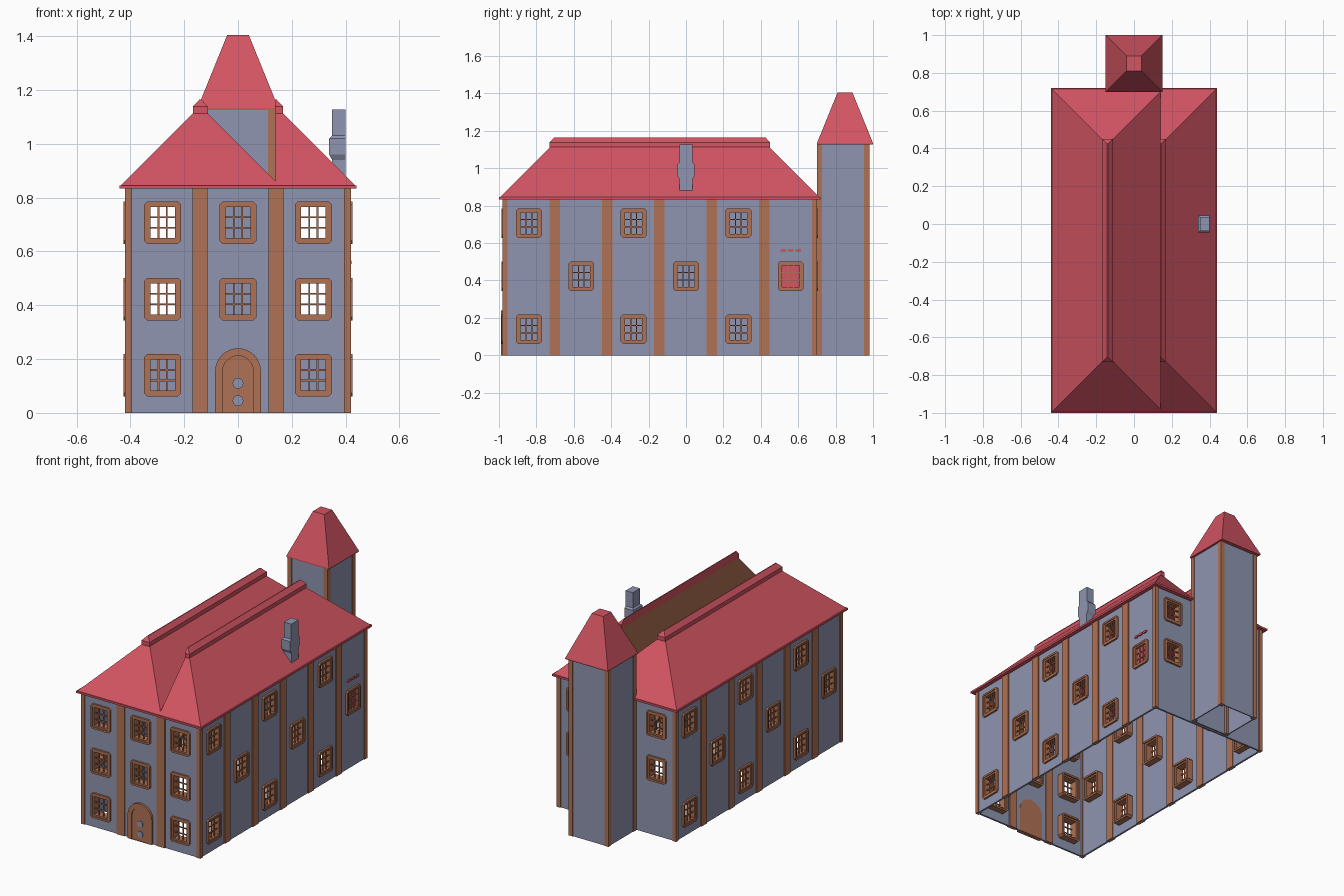
import bpy, bmesh, math
from mathutils import Matrix, Vector

if "Cube" in bpy.data.objects:
    bpy.data.objects.remove(bpy.data.objects["Cube"])


def material(name, rgb):
    m = bpy.data.materials.new(name)
    m.use_nodes = True
    m.diffuse_color = (*rgb, 1)
    m.node_tree.nodes["Principled BSDF"].inputs["Base Color"].default_value = (*rgb, 1)
    return m


PLASTER = material("blue grey plaster", (0.275, 0.301, 0.434))
WOOD = material("orange brown timber", (0.434, 0.168, 0.089))
RED = material("red tile", (0.644, 0.089, 0.122))


def finish(bm, name, mat, fix=True):
    if fix:
        bmesh.ops.recalc_face_normals(bm, faces=bm.faces)
    mesh = bpy.data.meshes.new(name)
    bm.to_mesh(mesh)
    bm.free()
    mesh.materials.append(mat)
    ob = bpy.data.objects.new(name, mesh)
    bpy.context.collection.objects.link(ob)
    return ob


def side(turn, dist):
    """Local frame of a wall: x along it, -y outward, z up."""
    return Matrix.Rotation(math.radians(turn), 4, 'Z') @ Matrix.Translation((0, -dist, 0))


def bridge(bm, loops, cap=True):
    """Skin a series of equal point loops, capping both ends."""
    rows = [[bm.verts.new(p) for p in loop] for loop in loops]
    n = len(rows[0])
    for a, b in zip(rows, rows[1:]):
        for i in range(n):
            j = (i + 1) % n
            bm.faces.new((a[i], a[j], b[j], b[i]))
    if cap:
        bm.faces.new(rows[0])
        bm.faces.new(rows[-1])


def rect(x0, x1, y0, y1, z):
    return [(x0, y0, z), (x1, y0, z), (x1, y1, z), (x0, y1, z)]


def prism(bm, M, outline, w0, w1):
    bridge(bm, [[M @ Vector((u, -w, v)) for u, v in outline] for w in (w0, w1)])


def box(bm, M, u0, u1, v0, v1, w0, w1):
    prism(bm, M, [(u0, v0), (u1, v0), (u1, v1), (u0, v1)], w0, w1)


def ring(bm, M, outer, inner, w0, w1):
    loops = [(outer, w0), (outer, w1), (inner, w1), (inner, w0), (outer, w0)]
    bridge(bm, [[M @ Vector((u, -w, v)) for u, v in o] for o, w in loops], cap=False)
    bmesh.ops.remove_doubles(bm, verts=bm.verts, dist=1e-6)


def chamfered(cu, cv, w, h, c):
    a, b = w / 2, h / 2
    pts = [(-a + c, -b), (a - c, -b), (a, -b + c), (a, b - c),
           (a - c, b), (-a + c, b), (-a, b - c), (-a, -b + c)]
    return [(cu + u, cv + v) for u, v in pts]


def arch(r, spring):
    steps = 16
    arc = [(r * math.cos(math.pi * i / steps), spring + r * math.sin(math.pi * i / steps))
           for i in range(steps + 1)]
    return [(r, 0)] + arc + [(-r, 0)]


LOW, MID, TOP = 0.14, 0.423, 0.707
EAVE = 0.84


def wall(name, M, u0, u1, windows):
    """Thin wall with window openings."""
    a, b = 0.05, 0.0625
    us = sorted({u0, u1} | {round(u + s * a, 4) for u, v in windows for s in (-1, 1)})
    vs = sorted({0, EAVE} | {round(v + s * b, 4) for u, v in windows for s in (-1, 1)})
    bm = bmesh.new()
    for p, q in zip(us, us[1:]):
        for r, t in zip(vs, vs[1:]):
            cu, cv = (p + q) / 2, (r + t) / 2
            if any(abs(cu - u) < a and abs(cv - v) < b for u, v in windows):
                continue
            bm.faces.new([bm.verts.new(M @ Vector((u, 0.006, v)))
                          for u, v in ((p, r), (q, r), (q, t), (p, t))])
    bmesh.ops.remove_doubles(bm, verts=bm.verts, dist=1e-5)
    ob = finish(bm, name, PLASTER, fix=False)
    mod = ob.modifiers.new("thickness", 'SOLIDIFY')
    mod.thickness = 0.012
    mod.offset = -1


def window_set(name, M, windows):
    """Stepped frames with three by three glazing bars."""
    bm = bmesh.new()
    for u, v in windows:
        mid = chamfered(u, v, 0.113, 0.135, 0.002)
        ring(bm, M, chamfered(u, v, 0.138, 0.158, 0.012), mid, -0.06, 0.006)
        ring(bm, M, mid, chamfered(u, v, 0.092, 0.115, 0.001), -0.05, 0.001)
        for s in (-1, 1):
            cu, cv = u + s * 0.0155, v + s * 0.0195
            box(bm, M, cu - 0.003, cu + 0.003, v - 0.058, v + 0.058, -0.012, -0.006)
            box(bm, M, u - 0.047, u + 0.047, cv - 0.003, cv + 0.003, -0.013, -0.007)
    finish(bm, name, WOOD)


def pilasters(name, M, spans):
    bm = bmesh.new()
    for p, q in spans:
        box(bm, M, p, q, 0, EAVE, -0.024, 0)
    finish(bm, name, WOOD)


# Main walls, windows and pilasters
FRONT, RIGHT, BACK, LEFT = side(0, 0.98), side(90, 0.42), side(180, 0.70), side(270, 0.42)
staggered = [(u, v) for u in (-0.84, -0.28, 0.28) for v in (LOW, TOP)]
staggered += [(u, MID) for u in (-0.56, 0, 0.56)]
front_windows = [(u, v) for u in (-0.28, 0.28) for v in (LOW, MID, TOP)] + [(0, MID), (0, TOP)]
back_windows = [(u, v) for u in (-0.28, 0.28) for v in (MID, TOP)]
left_windows = [(u + 0.28, v) for u, v in staggered]
long_posts = [(0.14 + 0.28 * i - 0.028 - 0.002, 0.14 + 0.28 * i + 0.026) for i in range(-3, 2)]
ends = [(-0.42, -0.394), (0.394, 0.42)]
right_posts = long_posts + [(-0.98, -0.954), (0.674, 0.70)]
left_posts = [(-q, -p) for p, q in right_posts]
for name, M, u0, u1, wins, posts in (
        ("front", FRONT, -0.414, 0.414, front_windows, ends + [(-0.17, -0.114), (0.114, 0.17)]),
        ("right", RIGHT, -0.974, 0.694, staggered, right_posts),
        ("back", BACK, -0.414, 0.414, back_windows, ends),
        ("left", LEFT, -0.694, 0.974, left_windows, left_posts)):
    wall(name + "_wall", M, u0, u1, wins)
    window_set(name + "_windows", M, wins)
    pilasters(name + "_pilasters", M, posts)

# Red shuttered window with small ornaments above it
bm = bmesh.new()
box(bm, RIGHT, 0.514, 0.606, MID - 0.058, MID + 0.058, -0.018, -0.0125)
for u in (0.52, 0.56, 0.60):
    prism(bm, RIGHT, chamfered(u, 0.56, 0.032, 0.014, 0.004), -0.008, 0.002)
finish(bm, "red_window_and_ornaments", RED)

# Arched door with round fittings
bm = bmesh.new()
ring(bm, FRONT, arch(0.085, 0.155), arch(0.057, 0.155), -0.02, 0.008)
prism(bm, FRONT, arch(0.057, 0.155), -0.02, 0.002)
finish(bm, "door", WOOD)
bm = bmesh.new()
for v in (0.045, 0.11):
    prism(bm, FRONT, [(0.02 * math.cos(math.tau * i / 16), v + 0.02 * math.sin(math.tau * i / 16))
                      for i in range(16)], 0, 0.008)
finish(bm, "door_fittings", PLASTER)

# Eaves and the twin roofs
bm = bmesh.new()
bridge(bm, [rect(-0.44, 0.44, -1, 0.72, z) for z in (0.834, 0.846)])
finish(bm, "eaves", RED)
RIDGE = 1.14
bm = bmesh.new()
bridge(bm, [rect(-0.44, 0.16, -1, 0.72, EAVE), rect(-0.141, -0.139, -0.70, 0.42, RIDGE)])
cut = bmesh.ops.bisect_plane(bm, geom=bm.verts[:] + bm.edges[:] + bm.faces[:],
                             plane_co=(0.141, 0, 0), plane_no=(1, 0, 0), clear_outer=True)
finish(bm, "left_roof", RED)
bm = bmesh.new()
bridge(bm, [rect(0.14, 0.44, -1, 0.72, EAVE), rect(0.14, 0.141, -0.70, 0.42, RIDGE)])
right_roof = finish(bm, "right_roof", RED)
right_roof.data.materials.append(WOOD)
for f in right_roof.data.polygons:
    if f.normal.x < -0.9:
        f.material_index = 1

# Ridge caps, the right one only half as wide
for name, x0, x1, t0, t1 in (("left_ridge_cap", -0.168, -0.112, -0.143, -0.137),
                             ("right_ridge_cap", 0.138, 0.168, 0.138, 0.143)):
    bm = bmesh.new()
    bridge(bm, [rect(x0, x1, -0.73, 0.45, 1.112), rect(x0, x1, -0.73, 0.45, 1.138),
                rect(t0, t1, -0.705, 0.425, 1.165)])
    finish(bm, name, RED)

# Chimney with a thicker middle
bm = bmesh.new()
sections = [(0.035, 0.86), (0.035, 0.94), (0.046, 0.96), (0.046, 1.02), (0.036, 1.03), (0.036, 1.127)]
bridge(bm, [rect(0.385 - h, 0.40, -h, h, z) for h, z in sections])
finish(bm, "chimney", PLASTER)

# Tower shaft, open underneath
bm = bmesh.new()
bridge(bm, [rect(-0.136, 0.136, 0.704, 0.976, z) for z in (0, 1.13)], cap=False)
shaft = finish(bm, "tower_shaft", PLASTER)
shaft.modifiers.new("thickness", 'SOLIDIFY').thickness = 0.01

# Tower corner posts
bm = bmesh.new()
for sx in (-1, 1):
    for sy in (-1, 1):
        cx, cy = sx * 0.126, 0.84 + sy * 0.126
        bridge(bm, [rect(cx - 0.014, cx + 0.014, cy - 0.014, cy + 0.014, z) for z in (0, 1.13)])
finish(bm, "tower_posts", WOOD)

# Tower roof
bm = bmesh.new()
bridge(bm, [rect(-0.15, 0.15, 0.70, 1.0, 1.126), rect(-0.15, 0.15, 0.70, 1.0, 1.134),
            rect(-0.04, 0.04, 0.81, 0.89, 1.405)])
finish(bm, "tower_roof", RED)
